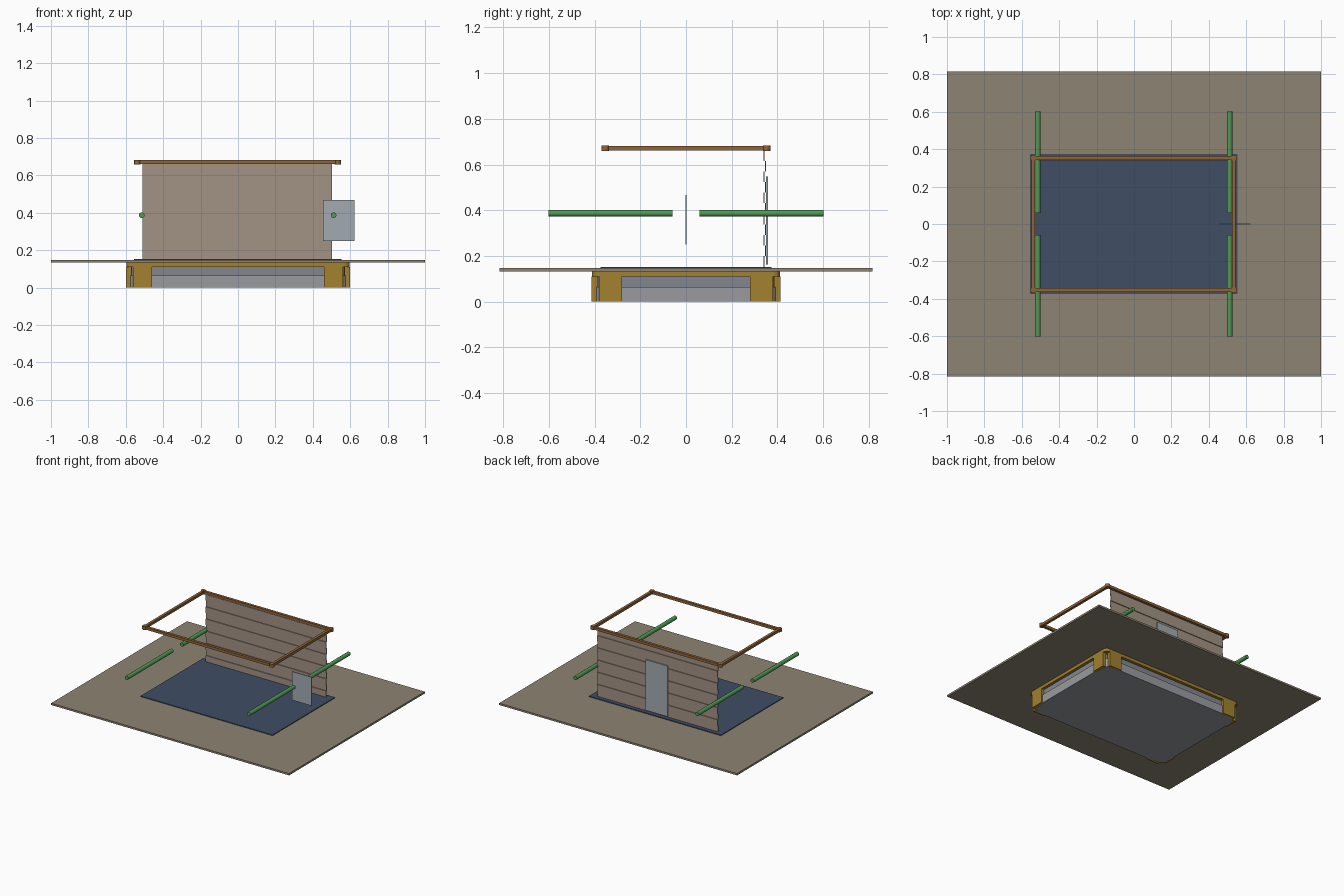
import bpy, bmesh, math

if "Cube" in bpy.data.objects:
    bpy.data.objects.remove(bpy.data.objects["Cube"])

def mat(name, c):
    m = bpy.data.materials.new(name)
    m.diffuse_color = (*c, 1)
    m.use_nodes = True
    m.node_tree.nodes["Principled BSDF"].inputs["Base Color"].default_value = m.diffuse_color
    return m

EARTH = mat("earth", (0.27, 0.23, 0.17))
NAVY = mat("navy", (0.05, 0.075, 0.13))
YELLOW = mat("yellow", (0.36, 0.22, 0.03))
BROWN = mat("brown", (0.28, 0.13, 0.04))
GREEN = mat("green", (0.08, 0.32, 0.09))
TAN = mat("tan", (0.36, 0.29, 0.23))
STEEL = mat("steel", (0.36, 0.41, 0.44))
GREY = mat("grey", (0.32, 0.33, 0.35))
SLATE = mat("slate", (0.23, 0.24, 0.28))

def finish(name, bm, m):
    bmesh.ops.recalc_face_normals(bm, faces=bm.faces)
    me = bpy.data.meshes.new(name)
    bm.to_mesh(me)
    bm.free()
    ob = bpy.data.objects.new(name, me)
    bpy.context.collection.objects.link(ob)
    me.materials.append(m)
    return ob

def box(name, x0, x1, y0, y1, z0, z1, m):
    bm = bmesh.new()
    bmesh.ops.create_cube(bm, size=1)
    for v in bm.verts:
        v.co = ((x0 + x1) / 2 + v.co.x * (x1 - x0),
                (y0 + y1) / 2 + v.co.y * (y1 - y0),
                (z0 + z1) / 2 + v.co.z * (z1 - z0))
    return finish(name, bm, m)

def prism(name, pts, axis, a, b, m):
    """Extrude a 2D outline along z, or along x for a (y, z) outline."""
    bm = bmesh.new()
    place = (lambda p, t: (p[0], p[1], t)) if axis == 'z' else (lambda p, t: (t, p[0], p[1]))
    face = bm.faces.new([bm.verts.new(place(p, a)) for p in pts])
    ext = bmesh.ops.extrude_face_region(bm, geom=[face])
    d = (0, 0, b - a) if axis == 'z' else (b - a, 0, 0)
    bmesh.ops.translate(bm, vec=d, verts=[g for g in ext['geom'] if isinstance(g, bmesh.types.BMVert)])
    return finish(name, bm, m)

def rounded(hx, hy, r, n=6):
    pts = []
    for q, (sx, sy) in enumerate([(1, 1), (-1, 1), (-1, -1), (1, -1)]):
        for i in range(n + 1):
            t = math.pi / 2 * (q + i / n)
            pts.append((sx * (hx - r) + r * math.cos(t), sy * (hy - r) + r * math.sin(t)))
    return pts

def rod(name, r, p, length, axis, m, sides=16):
    bm = bmesh.new()
    bmesh.ops.create_cone(bm, cap_ends=True, segments=sides, radius1=r, radius2=r, depth=length)
    ob = finish(name, bm, m)
    ob.location = p
    if axis == 'y':
        ob.rotation_euler.x = math.pi / 2
    for f in ob.data.polygons:
        f.use_smooth = len(f.vertices) == 4
    return ob

# Ground plate and floor
box("ground_plate", -1, 1, -0.815, 0.815, 0.133, 0.147, EARTH)
box("floor", -0.556, 0.553, -0.375, 0.375, 0.147, 0.153, NAVY)

# Rounded tub below the plate
prism("tub_lower", rounded(0.588, 0.403, 0.06), 'z', 0, 0.065, GREY)
prism("tub_upper", rounded(0.575, 0.39, 0.06), 'z', 0.065, 0.11, SLATE)

# Yellow rim and paired corner tabs
prism("rim", rounded(0.597, 0.412, 0.03), 'z', 0.11, 0.133, YELLOW)
for sx, a in ((-1, "left"), (1, "right")):
    for sy, b in ((-1, "front"), (1, "back")):
        box(f"{b}_{a}_long_tab", *sorted((sx * 0.46, sx * 0.562)), *sorted((sy * 0.385, sy * 0.414)), 0, 0.11, YELLOW)
        box(f"{b}_{a}_end_tab", *sorted((sx * 0.57, sx * 0.599)), *sorted((sy * 0.28, sy * 0.38)), 0, 0.11, YELLOW)

# Back wall of alternating stepped boards
step = 0.0463
outline, back = [], []
for i in range(11):
    y = 0.340 if i % 2 == 0 else 0.346
    z = 0.153 + i * step
    outline += [(y, z), (y, z + step)]
back = [(y + 0.004, z) for y, z in reversed(outline)]
prism("siding", outline + back, 'x', -0.51, 0.503, TAN)

# Door on the outside of the wall and a panel on the right side
box("door", -0.095, 0.09, 0.350, 0.359, 0.163, 0.547, STEEL)
box("side_panel", 0.455, 0.622, -0.003, 0.003, 0.25, 0.467, STEEL)

# Top frame with corner pins
for s, n in ((-1, "front"), (1, "back")):
    box(f"{n}_top_rail", -0.538, 0.534, s * 0.353 - 0.01, s * 0.353 + 0.01, 0.661, 0.681, BROWN)
for x, n in ((-0.538, "left"), (0.534, "right")):
    box(f"{n}_top_rail", x - 0.01, x + 0.01, -0.353, 0.353, 0.661, 0.681, BROWN)
    for s, b in ((-1, "front"), (1, "back")):
        rod(f"{b}_{n}_corner_pin", 0.017, (x, s * 0.353, 0.671), 0.025, 'z', BROWN)

# Green rods on both sides
for x, n in ((-0.515, "left"), (0.511, "right")):
    for s, b in ((-1, "front"), (1, "back")):
        rod(f"{b}_{n}_rod", 0.015, (x, s * 0.331, 0.387), 0.542, 'y', GREEN)
